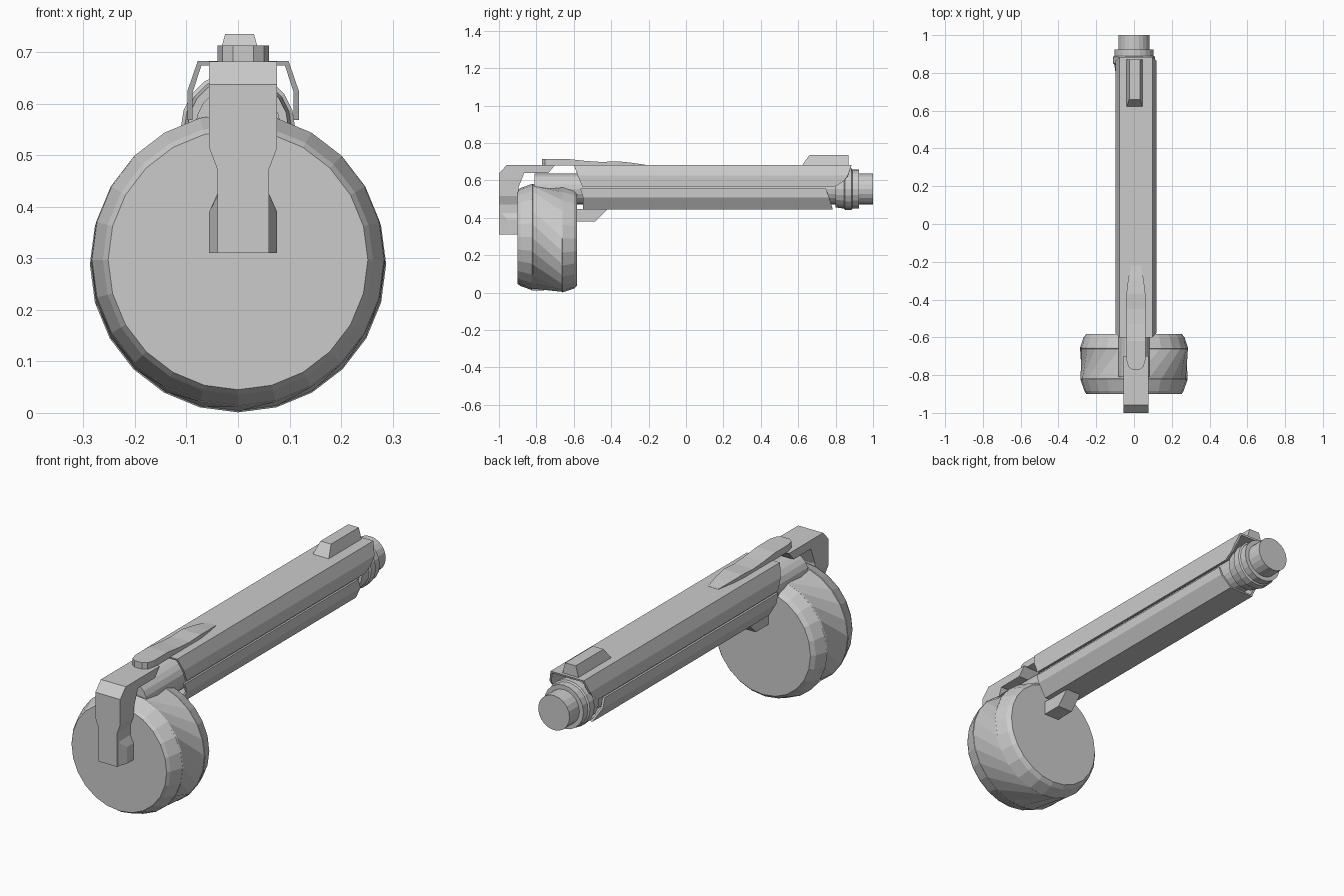
import bpy, bmesh, math

if "Cube" in bpy.data.objects:
    bpy.data.objects.remove(bpy.data.objects["Cube"])

grey = bpy.data.materials.new("plain_grey")
grey.diffuse_color = (0.6, 0.6, 0.6, 1)
grey.use_nodes = True
grey.node_tree.nodes["Principled BSDF"].inputs["Base Color"].default_value = grey.diffuse_color
CX = 0.01  # housing parts sit slightly right of the barrel axis


def loft(name, sections, closed=True):
    """Skin equal-length point rings; cap the first and last ring."""
    bm = bmesh.new()
    rings = [[bm.verts.new(p) for p in s] for s in sections]
    n = len(rings[0])
    for a, b in zip(rings, rings[1:]):
        for i in range(n):
            j = (i + 1) % n
            bm.faces.new((a[i], a[j], b[j], b[i]))
    if closed:
        bm.faces.new(rings[0])
        bm.faces.new(rings[-1])
    else:  # join the end rings to each other
        a, b = rings[-1], rings[0]
        for i in range(n):
            j = (i + 1) % n
            bm.faces.new((a[i], a[j], b[j], b[i]))
    bmesh.ops.recalc_face_normals(bm, faces=bm.faces)
    me = bpy.data.meshes.new(name)
    bm.to_mesh(me)
    bm.free()
    me.materials.append(grey)
    ob = bpy.data.objects.new(name, me)
    bpy.context.collection.objects.link(ob)
    return ob


def ring(y, r, cz, n, turn=0.0):
    return [(r * math.cos(2 * math.pi * i / n + turn), y,
             cz + r * math.sin(2 * math.pi * i / n + turn)) for i in range(n)]


def side_prism(name, yz, half, cx=CX):
    return loft(name, [[(cx + s * half, y, z) for y, z in yz] for s in (-1, 1)])


def shell(name, outer, inner):
    """Open thin trough; points are (x, z, y_front, y_back), mirrored about CX."""
    def full(pts):
        return [(-x, z, a, b) for x, z, a, b in pts[::-1]] + pts
    loop = full(outer) + full(inner)[::-1]
    n = len(loop)
    ob_pts = [[(CX + x, a, z) for x, z, a, b in loop],
              [(CX + x, b, z) for x, z, a, b in loop]]
    bm = bmesh.new()
    f, k = [[bm.verts.new(p) for p in s] for s in ob_pts]
    for i in range(n):
        j = (i + 1) % n
        bm.faces.new((f[i], f[j], k[j], k[i]))
    for i in range(n // 2 - 1):  # rim strips at both ends
        for e in (f, k):
            bm.faces.new((e[i], e[i + 1], e[n - 2 - i], e[n - 1 - i]))
    bmesh.ops.recalc_face_normals(bm, faces=bm.faces)
    me = bpy.data.meshes.new(name)
    bm.to_mesh(me)
    bm.free()
    me.materials.append(grey)
    ob = bpy.data.objects.new(name, me)
    bpy.context.collection.objects.link(ob)


# Barrel with stepped collar
loft("barrel", [ring(y, r, 0.553, 20) for y, r in (
    (-0.81, 0.083), (0.80, 0.083), (0.80, 0.098), (0.845, 0.104), (0.85, 0.111),
    (0.885, 0.111), (0.89, 0.104), (0.925, 0.104), (0.925, 0.083), (1.0, 0.083))])

# Drum: front disc, twisted middle, rear disc
loft("drum_front", [ring(y, r, 0.297, 24) for y, r in (
    (-0.90, 0.252), (-0.885, 0.262), (-0.82, 0.285), (-0.80, 0.26))])
loft("drum_middle", [ring(-0.825, 0.284, 0.296, 24),
                     ring(-0.655, 0.286, 0.289, 24, -math.radians(30))])
loft("drum_rear", [ring(y, r, 0.2885, 24) for y, r in (
    (-0.68, 0.26), (-0.66, 0.2875), (-0.60, 0.268), (-0.582, 0.252))])

# Upper housing, with a shorter lower lip at the back
shell("upper_housing",
      [(0.078, 0.683, -0.60, 0.885), (0.088, 0.683, -0.60, 0.885),
       (0.108, 0.625, -0.578, 0.865), (0.108, 0.597, -0.567, 0.845),
       (0.108, 0.568, -0.555, 0.80)],
      [(0.070, 0.674, -0.597, 0.883), (0.081, 0.674, -0.597, 0.883),
       (0.098, 0.622, -0.577, 0.865), (0.098, 0.597, -0.567, 0.845),
       (0.098, 0.568, -0.555, 0.80)])

# Lower housing
shell("lower_housing",
      [(0.065, 0.443, -0.55, 0.785), (0.104, 0.508, -0.55, 0.765),
       (0.104, 0.555, -0.565, 0.748)],
      [(0.059, 0.453, -0.55, 0.782), (0.094, 0.511, -0.55, 0.765),
       (0.094, 0.555, -0.565, 0.748)])

# Front bracket: top arm, waisted front plate, flared foot
side_prism("bracket_arm", [(-1, 0.55), (-1, 0.637), (-0.958, 0.682), (-0.70, 0.682),
                           (-0.735, 0.640), (-0.865, 0.640), (-0.90, 0.55)], 0.066)
plate = [(0.066, 0.56), (0.066, 0.515), (0.05, 0.472), (0.05, 0.31)]
plate = plate + [(-x, z) for x, z in plate[::-1]]
loft("bracket_plate", [[(CX + x, y, z) for x, z in plate] for y in (-1.0, -0.895)])


def foot(y, w, top):
    half = [(0.048, 0.43), (w, top), (w, 0.31)]
    return [(CX + x, y, z) for x, z in half + [(-x, z) for x, z in half[::-1]]]


loft("bracket_foot", [foot(-0.985, 0.05, 0.42), foot(-0.95, 0.066, 0.39),
                      foot(-0.89, 0.066, 0.39)])

# Top lever: rounded front, tapering back
loft("top_lever", [[(CX - w, y, 0.68), (CX + w, y, 0.68), (CX + w, y, z), (CX - w, y, z)]
                   for y, w, z in (
    (-0.77, 0.020, 0.713), (-0.755, 0.040, 0.713), (-0.72, 0.050, 0.713),
    (-0.62, 0.050, 0.713), (-0.53, 0.050, 0.703), (-0.45, 0.050, 0.698),
    (-0.37, 0.050, 0.702), (-0.30, 0.042, 0.695), (-0.22, 0.028, 0.684))])

# Raised sight at the back
loft("sight", [
    [(0.003 - 0.043, 0.62, 0.68), (0.003 + 0.043, 0.62, 0.68),
     (0.003 + 0.043, 0.87, 0.68), (0.003 - 0.043, 0.87, 0.68)],
    [(0.003 - 0.028, 0.66, 0.735), (0.003 + 0.028, 0.66, 0.735),
     (0.003 + 0.028, 0.87, 0.735), (0.003 - 0.028, 0.87, 0.735)]])

# Catch under the housing behind the drum
side_prism("lower_catch", [(-0.59, 0.38), (-0.485, 0.38), (-0.42, 0.446), (-0.59, 0.446)], 0.04)
